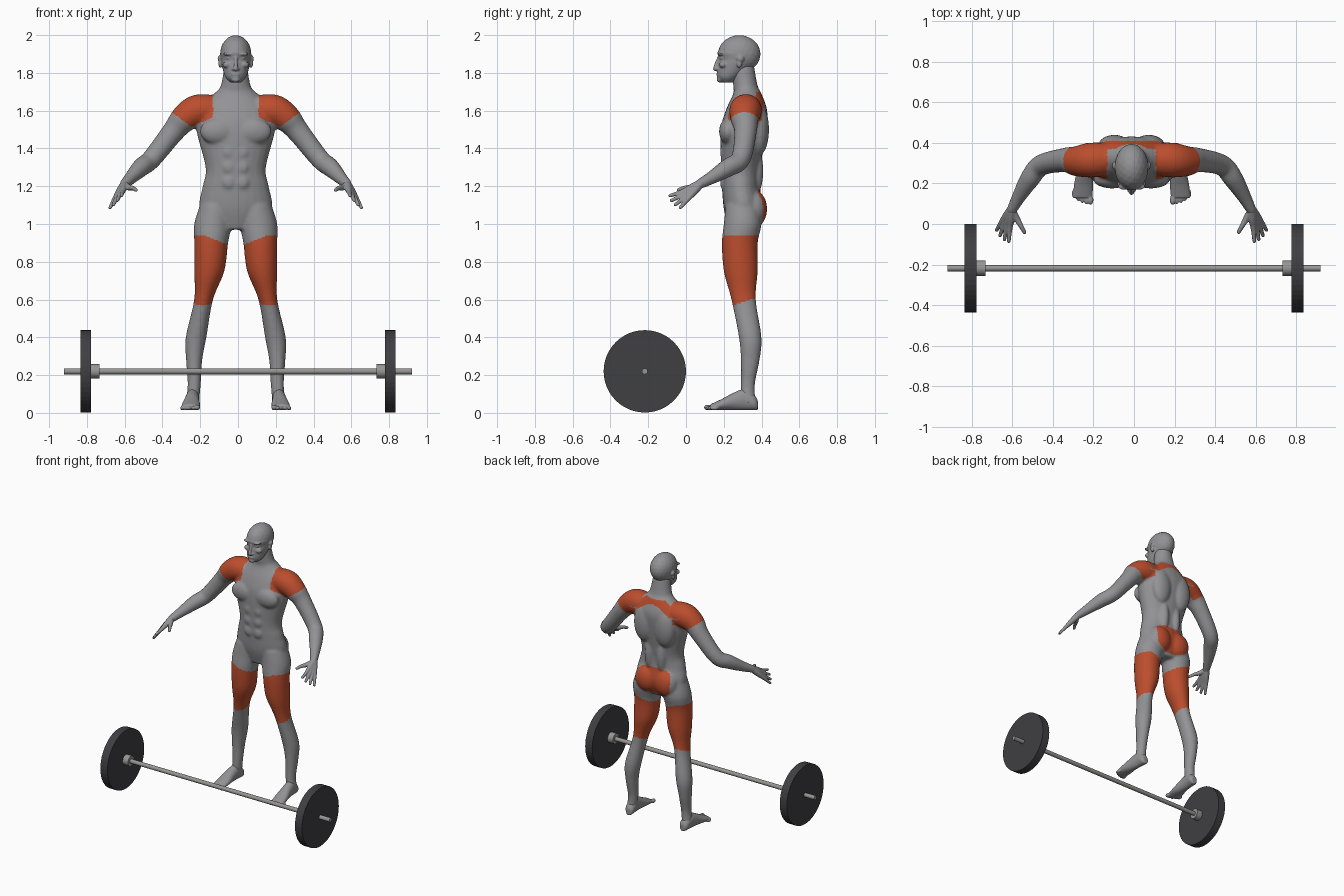
import bpy, bmesh, math
from mathutils import Vector, Matrix

cube = bpy.data.objects.get("Cube")
if cube:
    bpy.data.objects.remove(cube, do_unlink=True)

BODY_X = -.012          # the figure stands slightly off centre
SIDES = {"right": -1, "left": 1}


def material(name, color):
    mat = bpy.data.materials.new(name)
    mat.use_nodes = True
    mat.diffuse_color = (*color, 1)
    for node in mat.node_tree.nodes:
        if node.type == 'BSDF_PRINCIPLED':
            node.inputs["Base Color"].default_value = (*color, 1)
    return mat


SKIN = material("grey skin", (.29, .29, .3))
MUSCLE = material("red muscle", (.5, .075, .027))
STEEL = material("bar steel", (.31, .305, .3))
RUBBER = material("black rubber", (.05, .05, .056))


def spline(rows, steps=5):
    """Smoothly interpolate rows of numbers."""
    points = [Vector(row) for row in rows]
    padded = [points[0], *points, points[-1]]
    result = []
    for before, start, end, after in zip(padded, padded[1:], padded[2:], padded[3:]):
        for k in range(steps):
            t = k / steps
            result.append(start + ((end - before) * t
                                   + (before * 2 - start * 5 + end * 4 - after) * t ** 2
                                   + (start * 3 - before - end * 3 + after) * t ** 3) / 2)
    return result + [points[-1]]


def loft(bm, rings, count=24):
    """Closed skin through elliptical rings given as (centre, axis, axis)."""
    angles = [math.tau * i / count for i in range(count)]
    loops = [[bm.verts.new(centre + u * math.cos(a) + v * math.sin(a)) for a in angles]
             for centre, u, v in rings]
    for low, high in zip(loops, loops[1:]):
        for i in range(count):
            j = (i + 1) % count
            bm.faces.new((low[i], low[j], high[j], high[i]))
    bm.faces.new(loops[0])
    bm.faces.new(loops[-1])


def column(bm, rows, side=1):
    """Upright loft; rows are height, x, half width, front y, back y."""
    loft(bm, [(Vector((x * side, (front + back) / 2, z)), Vector((half, 0, 0)),
               Vector((0, (back - front) / 2, 0)))
              for z, x, half, front, back in spline(rows)])


def tube(bm, rows, side=1):
    """Round loft along a path with a rounded tip; rows are x, y, z, radius."""
    rows = spline(rows)
    points = [Vector((x * side, y, z)) for x, y, z, radius in rows]
    rings = []
    for i, point in enumerate(points):
        ahead = points[min(i + 1, len(points) - 1)] - points[max(i - 1, 0)]
        turn = ahead.to_track_quat('Z', 'Y')
        radius = rows[i][-1]
        rings.append((point, turn @ Vector((radius, 0, 0)), turn @ Vector((0, radius, 0))))
    loft(bm, rings)
    blob(bm, points[-1], [radius] * 3)


def blob(bm, centre, size, side=1):
    x, y, z = centre
    place = Matrix.LocRotScale(Vector((x * side, y, z)), None, Vector(size))
    bmesh.ops.create_icosphere(bm, subdivisions=3, radius=1, matrix=place)


def finish(bm, name, voxel, rounds=3):
    """Fuse the volumes into one smooth surface."""
    bmesh.ops.recalc_face_normals(bm, faces=bm.faces)
    mesh = bpy.data.meshes.new(name)
    bm.to_mesh(mesh)
    bm.free()
    obj = bpy.data.objects.new(name, mesh)
    bpy.context.collection.objects.link(obj)
    obj.location.x = BODY_X
    remesh = obj.modifiers.new("fuse", 'REMESH')
    remesh.mode = 'VOXEL'
    remesh.voxel_size = voxel
    smooth = obj.modifiers.new("soften", 'SMOOTH')
    smooth.iterations = rounds
    graph = bpy.context.evaluated_depsgraph_get()
    fused = bpy.data.meshes.new_from_object(obj.evaluated_get(graph))
    obj.modifiers.clear()
    obj.data = fused
    fused.materials.clear()
    fused.materials.append(SKIN)
    for face in fused.polygons:
        face.use_smooth = True
        face.material_index = 0
    return obj


# Torso with neck
bm = bmesh.new()
column(bm, [(.97, 0, .09, .23, .37), (1.08, 0, .19, .2, .41), (1.2, 0, .175, .19, .39),
            (1.3, 0, .16, .185, .395), (1.5, 0, .21, .185, .425), (1.6, 0, .2, .21, .43),
            (1.69, 0, .115, .25, .4), (1.73, 0, .08, .25, .38), (1.84, 0, .06, .24, .36)])
for side in SIDES.values():
    # Chest, upper back, lower back and seat muscles
    blob(bm, (.095, .22, 1.49), (.095, .045, .07), side)
    blob(bm, (.085, .385, 1.5), (.08, .055, .14), side)
    blob(bm, (.05, .36, 1.28), (.04, .05, .14), side)
    blob(bm, (.08, .36, 1.08), (.09, .07, .1), side)
    # Abdomen
    for z in (1.22, 1.3, 1.38):
        blob(bm, (.036, .2, z), (.036, .02, .04), side)
    # Arm
    tube(bm, [(.11, .32, 1.6, .08), (.2, .315, 1.6, .086), (.27, .31, 1.56, .075),
              (.33, .315, 1.49, .06), (.445, .29, 1.345, .052), (.5, .225, 1.3, .049),
              (.555, .135, 1.245, .035), (.59, .07, 1.21, .026)], side)
    # Leg
    column(bm, [(1.1, .1, .09, .21, .39), (1, .12, .1, .2, .4), (.9, .13, .09, .19, .38),
                (.75, .14, .08, .2, .38), (.6, .17, .05, .24, .37), (.4, .21, .055, .28, .4),
                (.28, .22, .043, .29, .39), (.15, .22, .035, .29, .365),
                (.05, .23, .035, .285, .37)], side)
body = finish(bm, "torso_arms_and_legs", .008, 9)


def is_red(centre):
    """Shoulders with a band across the back, seat, and thighs."""
    x, y, z = abs(centre.x), centre.y, centre.z
    if z > 1.48:
        above_sleeve = (x - .27) * .6 < (z - 1.54) * .8
        cap = x > .12 and y < .4 and z > 1.62 - x * .45
        band = x < .2 and .37 < y < .41 and 1.6 < z < 1.7
        return above_sleeve and (cap or band)
    if z > .98:
        return y > .365 and (x / .14) ** 3 + abs((z - 1.09) / .1) ** 3 < 1
    return .57 + max(0, y - .25) / 3 < z < .94 - max(0, .165 - x) * .4


body.data.materials.append(MUSCLE)
for face in body.data.polygons:
    face.material_index = int(is_red(face.center))

# Head: skull, jaw, nose, lips and chin
bm = bmesh.new()
blob(bm, (0, .282, 1.9), (.083, .113, .1))
column(bm, [(1.75, 0, .03, .19, .25), (1.78, 0, .056, .167, .29), (1.84, 0, .074, .168, .36),
            (1.875, 0, .079, .175, .38), (1.91, 0, .081, .167, .38), (1.95, 0, .06, .2, .36)])
tube(bm, [(0, .175, 1.885, .008), (0, .16, 1.845, .01), (0, .156, 1.822, .013)])
blob(bm, (0, .173, 1.792), (.026, .013, .006))
blob(bm, (0, .174, 1.779), (.022, .012, .006))
blob(bm, (0, .18, 1.765), (.024, .018, .016))
for side in SIDES.values():
    blob(bm, (.012, .168, 1.82), (.01, .012, .008), side)      # nostril
    blob(bm, (.036, .185, 1.9), (.032, .016, .009), side)      # brow
    blob(bm, (.034, .194, 1.877), (.016, .013, .009), side)    # eye
    blob(bm, (.045, .197, 1.843), (.025, .022, .018), side)    # cheek
    blob(bm, (.083, .288, 1.875), (.013, .02, .018), side)     # ear
    blob(bm, (.081, .282, 1.85), (.011, .014, .024), side)     # ear lobe
finish(bm, "head", .0045)

# Hands: four fingers fan out from the wrist, plus a thumb
WRIST = Vector((.588, .078, 1.214))
KNUCKLES = Vector((.6, -.02, 1.17)), Vector((.64, .01, 1.133))
TIPS = Vector((.605, -.085, 1.15)), Vector((.665, -.03, 1.087))
for label, side in SIDES.items():
    bm = bmesh.new()
    for i in range(4):
        knuckle = KNUCKLES[0].lerp(KNUCKLES[1], i / 3)
        tip = TIPS[0].lerp(TIPS[1], i / 3)
        tip += (tip - knuckle) * .2 * math.sin(math.pi * i / 3)
        tube(bm, [(*WRIST, .022), (*WRIST.lerp(knuckle, .5), .02), (*knuckle, .0135),
                  (*tip, .009)], side)
    tube(bm, [(.585, .06, 1.205, .018), (.565, .025, 1.193, .016), (.545, -.01, 1.19, .012),
              (.528, -.04, 1.18, .01)], side)
    finish(bm, label + "_hand", .004)

# Feet: heel to ball given as y, height of the middle, half width; then toes
FOOT = [(.38, .04, .02), (.36, .055, .034), (.31, .07, .036), (.25, .06, .04),
        (.19, .044, .048), (.13, .03, .047)]
SOLE = .014
for label, side in SIDES.items():
    bm = bmesh.new()
    loft(bm, [(Vector(((.25 - y * .07) * side, y, z)), Vector((half, 0, 0)),
               Vector((0, 0, z - SOLE))) for y, z, half in spline(FOOT)])
    for i in range(5):
        radius = .011 if i else .015
        blob(bm, (.203 + i * .02, .118 + i * i * .002, SOLE + radius),
             (radius, .024, radius), side)
    finish(bm, label + "_foot", .0045)


# Barbell
def rod(name, start, end, radius, mat, vertices=24):
    bpy.ops.mesh.primitive_cylinder_add(
        vertices=vertices, radius=radius, depth=abs(end - start),
        location=((start + end) / 2, -.218, .22), rotation=(0, math.pi / 2, 0))
    obj = bpy.context.object
    obj.name = name
    obj.data.materials.append(mat)
    return obj


rod("bar", -.92, .92, .0155, STEEL)
bpy.ops.object.shade_smooth_by_angle()
for label, side in SIDES.items():
    rod(label + "_plate", side * .777, side * .835, .218, RUBBER, 48)
    rod(label + "_collar", side * .733, side * .778, .038, STEEL)
    bpy.ops.object.shade_smooth_by_angle()
